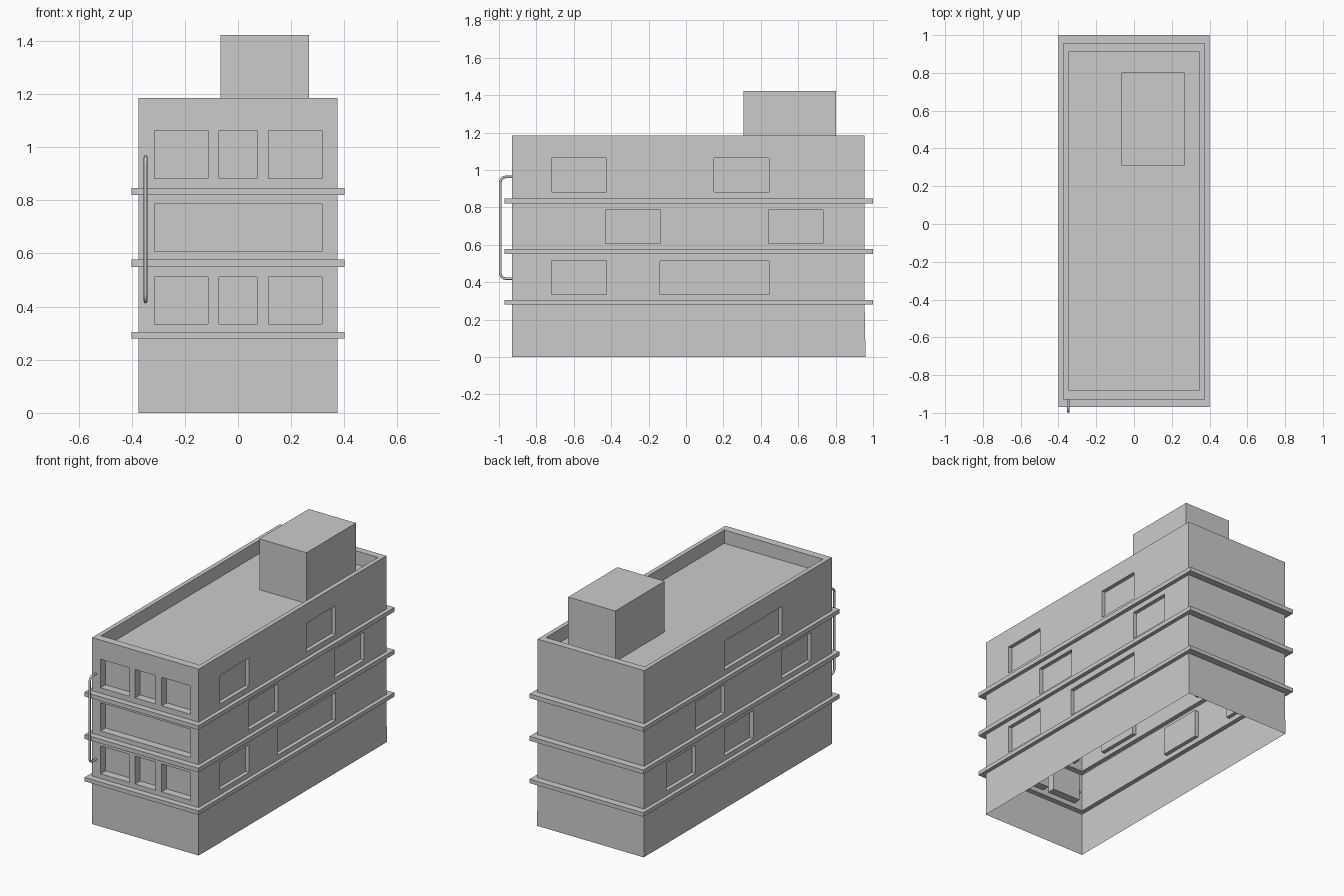
import bpy, bmesh, math

if "Cube" in bpy.data.objects:
    bpy.data.objects.remove(bpy.data.objects["Cube"])

X, Y0, Y1 = 0.375, -0.93, 0.955          # wall planes
TOP, ROOF = 1.185, 1.10
BANDS = [(0.28, 0.305), (0.55, 0.577), (0.82, 0.847)]


def finish(bm, name):
    bmesh.ops.remove_doubles(bm, verts=bm.verts, dist=1e-5)
    bmesh.ops.dissolve_limit(bm, angle_limit=0.001, verts=bm.verts, edges=bm.edges)
    mesh = bpy.data.meshes.new(name)
    bm.to_mesh(mesh)
    bm.free()
    obj = bpy.data.objects.new(name, mesh)
    bpy.context.collection.objects.link(obj)
    return obj


def quad(bm, pts):
    bm.faces.new([bm.verts.new(p) for p in pts])


def loft(bm, rings, cap=False):
    """Join rectangles (x0, x1, y0, y1, z) in order."""
    loops = [[(a, c, z), (b, c, z), (b, d, z), (a, d, z)] for a, b, c, d, z in rings]
    for p, q in zip(loops, loops[1:]):
        for i in range(4):
            j = (i + 1) % 4
            quad(bm, [p[i], p[j], q[j], q[i]])
    if cap:
        quad(bm, loops[-1])


def wall(bm, at, u0, u1, z0, z1, row, holes, depth):
    """Wall panel with recessed windows; at(u, z, inset) gives the 3D point."""
    us = sorted([u0, u1] + [u for h in holes for u in h])
    zs = [z0, row[0], row[1], z1]
    for a, b in zip(us, us[1:]):
        for k in range(3):
            rect = [(a, zs[k]), (b, zs[k]), (b, zs[k + 1]), (a, zs[k + 1])]
            outer = [at(u, z, 0) for u, z in rect]
            if k == 1 and (a, b) in holes:
                inner = [at(u, z, depth) for u, z in rect]
                quad(bm, inner)
                for i in range(4):
                    j = (i + 1) % 4
                    quad(bm, [outer[i], outer[j], inner[j], inner[i]])
            else:
                quad(bm, outer)


# Window layout per storey: height range, then spans per side
rows = [(0.335, 0.512), (0.607, 0.787), (0.882, 1.063)]
three = [(-0.315, -0.112), (-0.072, 0.072), (0.115, 0.317)]
front = [three, [(-0.315, 0.317)], three]
right = [[(-0.718, -0.425), (-0.14, 0.445)],
         [(-0.43, -0.135), (0.44, 0.732)],
         [(-0.718, -0.425), (0.15, 0.445)]]
left = [[(-0.73, -0.44), (-0.15, 0.14)],      # measured along -y
        [(-0.44, -0.15), (0.43, 0.72)],
        [(-0.15, 0.43)]]
floors = [(BANDS[0][1], BANDS[1][0]), (BANDS[1][1], BANDS[2][0]), (BANDS[2][1], TOP)]

# Upper storey walls
bm = bmesh.new()
for (z0, z1), row, f, r, l in zip(floors, rows, front, right, left):
    wall(bm, lambda u, z, d: (u, Y0 + d, z), -X, X, z0, z1, row, f, 0.05)
    wall(bm, lambda u, z, d: (X - d, u, z), Y0, Y1, z0, z1, row, r, 0.025)
    wall(bm, lambda u, z, d: (-u, Y1 - d, z), -X, X, z0, z1, row, [], 0)
    wall(bm, lambda u, z, d: (-X + d, -u, z), -Y1, -Y0, z0, z1, row, l, 0.025)
finish(bm, "storey_walls")

# Plain ground floor, open underneath
bm = bmesh.new()
loft(bm, [(-X, X, Y0, Y1 + 0.005, 0), (-X, X, Y0, Y1, BANDS[0][0])])
finish(bm, "ground_floor")

# Projecting floor bands
bm = bmesh.new()
for a, b in BANDS:
    w, s, n = 0.4, -0.97, 1.0
    loft(bm, [(-X, X, Y0, Y1, a), (-w, w, s, n, a), (-w, w, s, n, b), (-X, X, Y0, Y1, b)])
finish(bm, "floor_bands")

# Parapet and sunken roof
bm = bmesh.new()
inner = (-0.347, 0.347, -0.88, 0.91)
loft(bm, [(-X, X, Y0, Y1, TOP), (*inner, TOP), (*inner, ROOF)], cap=True)
finish(bm, "parapet_roof")

# Rooftop stair house
bm = bmesh.new()
house = (-0.065, 0.267, 0.307, 0.803)
loft(bm, [(*house, ROOF), (*house, 1.423)], cap=True)
finish(bm, "stair_house")

# Bent pipe on the front wall
r, yo, zl, zh = 0.03, -0.993, 0.419, 0.963
path = [(Y0 + 0.01, zh)]
path += [(yo + r - r * math.sin(t), zh - r + r * math.cos(t))
         for t in (i * math.pi / 8 for i in range(5))]
path += [(y, zl + zh - z) for y, z in reversed(path)]
curve = bpy.data.curves.new("wall_pipe", 'CURVE')
curve.dimensions = '3D'
curve.bevel_depth = 0.007
curve.bevel_resolution = 2
spline = curve.splines.new('POLY')
spline.points.add(len(path) - 1)
for pt, (y, z) in zip(spline.points, path):
    pt.co = (-0.348, y, z, 1)
bpy.context.collection.objects.link(bpy.data.objects.new("wall_pipe", curve))
